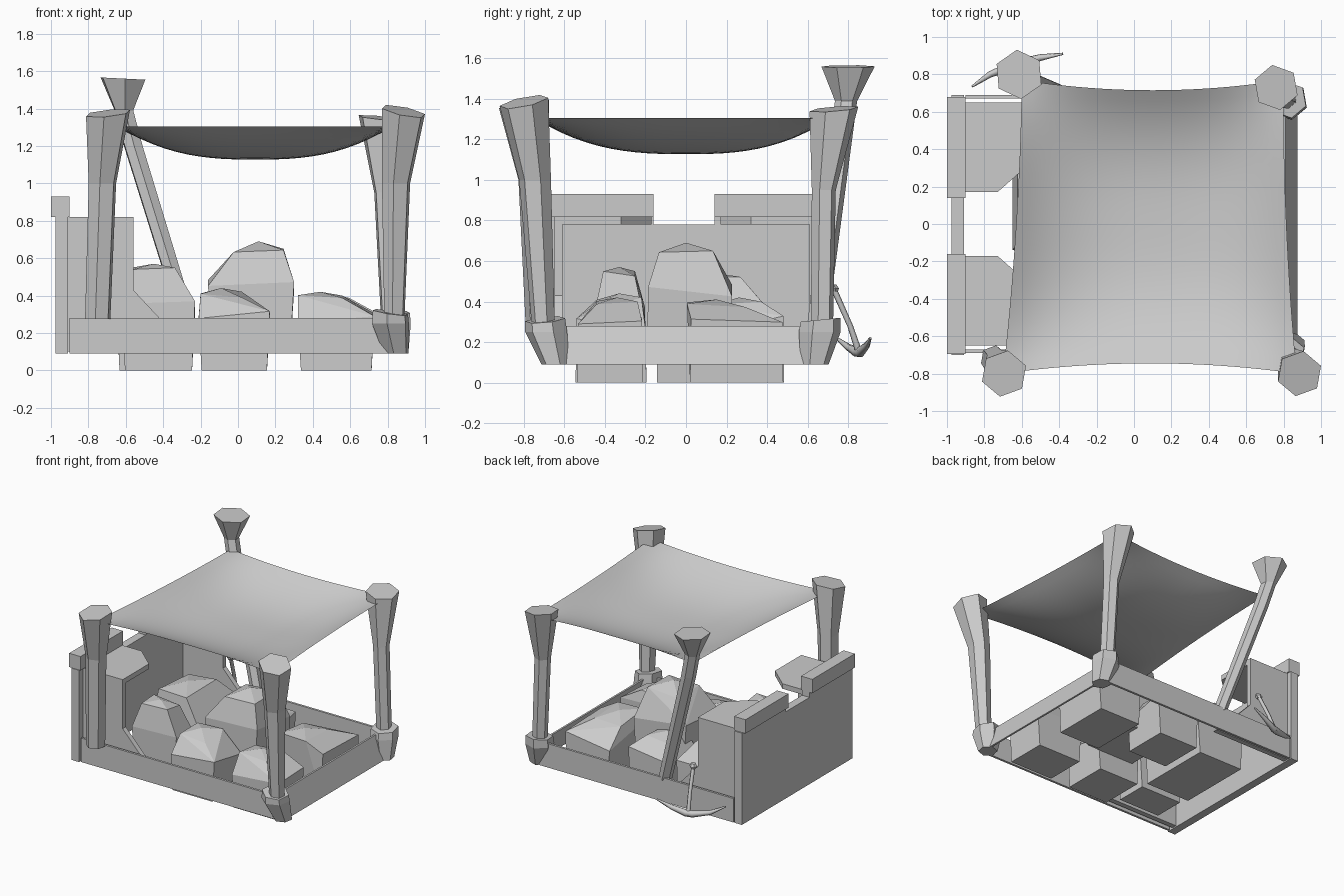
import bpy, bmesh, random
from math import sin, cos, pi, radians
from mathutils import Vector

if "Cube" in bpy.data.objects:
    bpy.data.objects.remove(bpy.data.objects["Cube"])


def finish(name, bm):
    bmesh.ops.recalc_face_normals(bm, faces=bm.faces)
    me = bpy.data.meshes.new(name)
    bm.to_mesh(me)
    bm.free()
    ob = bpy.data.objects.new(name, me)
    bpy.context.collection.objects.link(ob)
    return ob


def prism(name, pts, axis, a, b):
    """Extrude a 2D outline along an axis from a to b."""
    def place(p, t):
        q = list(p)
        q.insert(axis, t)
        return q
    bm = bmesh.new()
    f = bm.faces.new([bm.verts.new(place(p, a)) for p in pts])
    ext = bmesh.ops.extrude_face_region(bm, geom=[f])
    d = Vector((0, 0, 0))
    d[axis] = b - a
    bmesh.ops.translate(bm, vec=d, verts=[v for v in ext["geom"] if isinstance(v, bmesh.types.BMVert)])
    return finish(name, bm)


def box(name, x0, x1, y0, y1, z0, z1):
    return prism(name, [(x0, y0), (x1, y0), (x1, y1), (x0, y1)], 2, z0, z1)


def loft(name, rings, sides=6, rot=20, tilt=(0, 0)):
    """Join horizontal polygon rings (x, y, z, radius); tilt slopes the last one."""
    bm = bmesh.new()
    loops = []
    for i, (x, y, z, r) in enumerate(rings):
        loop = []
        for k in range(sides):
            a = radians(rot) + 2 * pi * k / sides
            dx, dy = r * cos(a), r * sin(a)
            dz = tilt[0] * dx + tilt[1] * dy if i == len(rings) - 1 else 0
            loop.append(bm.verts.new((x + dx, y + dy, z + dz)))
        loops.append(loop)
    for A, B in zip(loops, loops[1:]):
        for k in range(sides):
            j = (k + 1) % sides
            bm.faces.new((A[k], A[j], B[j], B[k]))
    bm.faces.new(loops[0])
    bm.faces.new(loops[-1])
    return finish(name, bm)


def rock(name, x0, x1, y0, y1, z0, z1, peak, seed, crown=.58, waist=(.58, .8)):
    """Faceted boulder: square foot, jittered waist, smaller crown at peak."""
    random.seed(seed)
    cx, cy, hx, hy = (x0 + x1) / 2, (y0 + y1) / 2, (x1 - x0) / 2, (y1 - y0) / 2
    h = z1 - z0
    bm = bmesh.new()
    for sx in (-1, 1):
        for sy in (-1, 1):
            bm.verts.new((cx + sx * hx * .92, cy + sy * hy * .92, z0))
            bm.verts.new((cx + sx * hx, cy + sy * hy * .9, z0 + h * random.uniform(*waist)))
            bm.verts.new((peak[0] + sx * hx * crown, peak[1] + sy * hy * crown,
                          z0 + h * random.uniform(.88, .97)))
    bm.verts.new((*peak, z1))
    res = bmesh.ops.convex_hull(bm, input=bm.verts)
    bmesh.ops.delete(bm, geom=[g for g in res["geom_interior"] if g.is_valid], context='VERTS')
    bmesh.ops.dissolve_limit(bm, angle_limit=radians(6), verts=bm.verts, edges=bm.edges)
    return finish(name, bm)


# Base boards; the right one leans inwards
for n, s in (("front", -1), ("back", 1)):
    box(n + "_rail", -.90, .86, *sorted((s * .672, s * .69)), .09, .28)
prism("right_rail", [(.86, .09), (.875, .09), (.81, .28), (.795, .28)], 1, -.66, .66)

# End wall with a notch in its top edge, and its two cap beams
prism("end_wall", [(-.7, .09), (.69, .09), (.69, .82), (.14, .82), (.14, .78),
                   (-.16, .78), (-.16, .82), (-.7, .82)], 0, -.975, -.91)
box("cap_front", -1, -.9, -.695, -.16, .82, .93)
box("cap_back", -1, -.9, .14, .68, .82, .93)

# Side panels and corner shelves
for n, s in (("front", -1), ("back", 1)):
    prism(n + "_side_panel", [(-.91, .1), (-.24, .1), (-.42, .28), (-.56, .43), (-.56, .82), (-.91, .82)],
          1, s * .61, s * .65)
    prism(n + "_corner_shelf", [(-.91, s * .61), (-.56, s * .61), (-.56, s * .32),
                                (-.73, s * .17), (-.91, s * .17)], 2, .78, .82)

# Corner posts
loft("post_front_right", [(.835, -.70, .2, .055), (.845, -.745, 1.0, .08), (.885, -.80, 1.385, .122)],
     tilt=(-.2, .2))
loft("post_front_left", [(-.75, -.72, .275, .072), (-.725, -.75, 1.0, .078), (-.695, -.80, 1.375, .125)],
     tilt=(.1, .15))
loft("post_back_right", [(.82, .67, .2, .055), (.785, .68, .95, .06), (.76, .73, 1.35, .122)],
     rot=40, tilt=(-.1, .08))
loft("post_back_left", [(-.27, .645, .26, .05), (-.56, .765, 1.2, .055), (-.61, .79, 1.39, .055),
                        (-.615, .80, 1.56, .132)], rot=35, tilt=(-.05, 0))

# Post feet
loft("foot_front_right", [(.845, -.645, .09, .07), (.815, -.69, .25, .105), (.815, -.695, .31, .10)],
     tilt=(-.15, .1))
loft("foot_back_right", [(.845, .635, .09, .07), (.825, .66, .25, .105), (.825, .665, .31, .10)],
     rot=40, tilt=(0, .1))

# Sagging canopy with drawn-in edges
N = 24
bm = bmesh.new()
grid = []
for j in range(N + 1):
    v = 2 * j / N - 1
    row = []
    for i in range(N + 1):
        u = 2 * i / N - 1
        t = (v + 1) / 2
        xl, xr = -.70 + .10 * t, .87 - .07 * t
        x = xl + (xr - xl) * (u + 1) / 2 - .02 * u * (1 - v * v)
        y = (.77 if v > 0 else .80) * v - .055 * v * (1 - u * u)
        z = 1.305 - .178 * (1 - abs(u) ** 2.7) * (1 - abs(v) ** 2.7)
        row.append(bm.verts.new((x, y, z)))
    grid.append(row)
for j in range(N):
    for i in range(N):
        f = bm.faces.new((grid[j][i], grid[j][i + 1], grid[j + 1][i + 1], grid[j + 1][i]))
        f.smooth = True
finish("canopy", bm)

# Rock load
rock("rock_right_front", .32, .73, -.55, -.20, 0, .42, (.44, -.34), 1)
rock("rock_right_back", .34, .73, .0, .50, 0, .41, (.48, .15), 2)
rock("rock_middle_front", -.21, .17, -.56, -.18, 0, .44, (-.09, -.33), 3)
rock("rock_middle_back", -.20, .17, .12, .50, 0, .42, (-.02, .26), 4)
rock("rock_left_front", -.62, -.23, -.46, -.19, 0, .57, (-.45, -.33), 5, waist=(.5, .7))
rock("rock_left_back", -.65, -.23, -.17, .48, 0, .55, (-.50, .08), 6, waist=(.5, .65))
rock("rock_top", -.16, .30, -.21, .25, .15, .69, (.11, .0), 7, waist=(.5, .68))


def sweep(name, pts, radii):
    """Tapered round path."""
    cu = bpy.data.curves.new(name, 'CURVE')
    cu.dimensions = '3D'
    cu.bevel_depth = 1
    cu.bevel_resolution = 1
    cu.use_fill_caps = True
    sp = cu.splines.new('POLY')
    sp.points.add(len(pts) - 1)
    for p, co, r in zip(sp.points, pts, radii):
        p.co = (*co, 1)
        p.radius = r
    ob = bpy.data.objects.new(name, cu)
    bpy.context.collection.objects.link(ob)


# Pickaxe leaning on the back rail
sweep("pickaxe_head", [(-.865, .735, .225), (-.77, .80, .175), (-.65, .845, .15), (-.60, .86, .15),
                       (-.50, .89, .18), (-.38, .91, .22)], [.006, .017, .026, .026, .018, .006])
sweep("pickaxe_handle", [(-.62, .86, .13), (-.60, .81, .28), (-.575, .73, .46)], [.017, .014, .015])
loft("pickaxe_knob", [(-.575, .73, .45, .02), (-.573, .727, .465, .028), (-.57, .722, .485, .02)])
